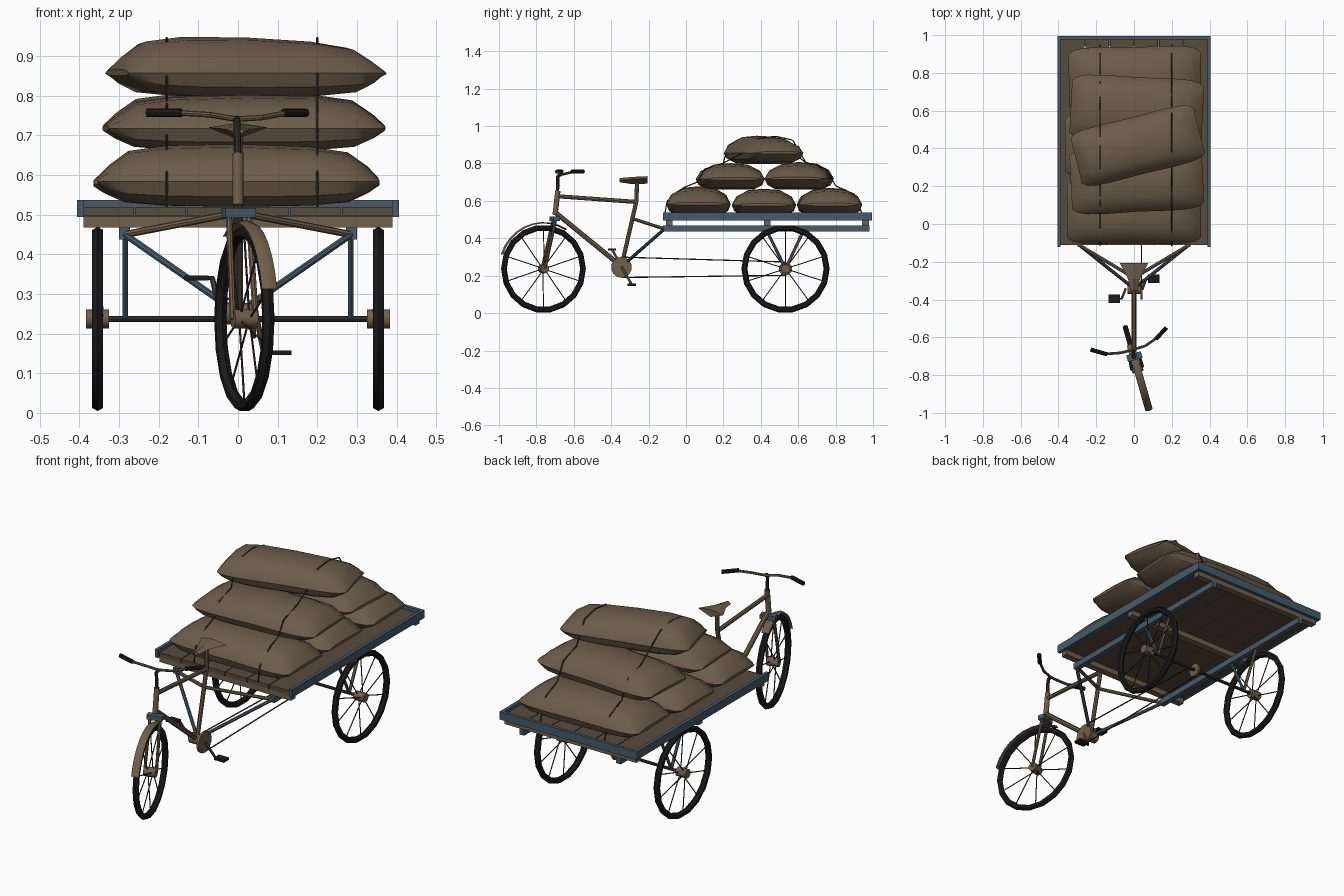
import bpy
import bmesh
import math
from mathutils import Vector, Matrix

cube = bpy.data.objects.get("Cube")
if cube:
    bpy.data.objects.remove(cube)


def material(name, rgb):
    m = bpy.data.materials.new(name)
    m.use_nodes = True
    m.diffuse_color = (*rgb, 1)
    m.node_tree.nodes["Principled BSDF"].inputs["Base Color"].default_value = (*rgb, 1)
    return m


SACK = material("sackcloth brown", (0.15, 0.107, 0.067))
STEEL = material("rusty brown", (0.165, 0.115, 0.07))
WOOD = material("dark plank brown", (0.095, 0.07, 0.045))
BLUE = material("faded blue", (0.058, 0.105, 0.145))
RUBBER = material("black rubber", (0.01, 0.01, 0.011))
DARK = material("dark metal", (0.035, 0.028, 0.022))


def finish(name, bm, mat, smooth=None):
    bmesh.ops.recalc_face_normals(bm, faces=bm.faces)
    mesh = bpy.data.meshes.new(name)
    bm.to_mesh(mesh)
    bm.free()
    mesh.materials.append(mat)
    ob = bpy.data.objects.new(name, mesh)
    bpy.context.collection.objects.link(ob)
    if smooth:
        bpy.ops.object.select_all(action='DESELECT')
        ob.select_set(True)
        bpy.context.view_layer.objects.active = ob
        bpy.ops.object.shade_smooth_by_angle(angle=math.radians(smooth))
    return ob


def add_tube(bm, a, b, r, sides=8, r2=None):
    a, b = Vector(a), Vector(b)
    rot = (b - a).to_track_quat('Z', 'Y').to_matrix().to_4x4()
    bmesh.ops.create_cone(bm, cap_ends=True, segments=sides, radius1=r,
                          radius2=r if r2 is None else r2, depth=(b - a).length,
                          matrix=Matrix.Translation((a + b) / 2) @ rot)


def tube(name, points, r, mat, sides=8):
    bm = bmesh.new()
    for a, b in zip(points, points[1:]):
        add_tube(bm, a, b, r, sides)
    return finish(name, bm, mat, 40)


def box(name, x, y, z, mat, turn=0):
    """Box from (low, high) ranges, turned about its own vertical axis."""
    centre = [sum(r) / 2 for r in (x, y, z)]
    size = [r[1] - r[0] for r in (x, y, z)]
    bm = bmesh.new()
    bmesh.ops.create_cube(bm, size=1, matrix=Matrix.Translation(centre)
                          @ Matrix.Rotation(turn, 4, 'Z') @ Matrix.Diagonal((*size, 1)))
    return finish(name, bm, mat)


def wheel(name, centre, turn=0, hub_half=0.029):
    """Tyre, spokes and hub, rolling about x before turning."""
    place = Matrix.Translation(centre) @ Matrix.Rotation(turn, 4, 'Z')
    bm = bmesh.new()
    segs, sides = 18, 6
    rings = []
    for i in range(segs):
        a = math.tau * i / segs
        ring = []
        for j in range(sides):
            b = math.tau * j / sides
            r = 0.22 + 0.016 * math.cos(b)
            ring.append(bm.verts.new((0.016 * math.sin(b), r * math.cos(a), r * math.sin(a))))
        rings.append(ring)
    for i in range(segs):
        p, q = rings[i], rings[(i + 1) % segs]
        for j in range(sides):
            k = (j + 1) % sides
            bm.faces.new((p[j], p[k], q[k], q[j]))
    tyre = finish(name + "_tyre", bm, RUBBER, 30)
    bm = bmesh.new()
    for i in range(10):
        a = math.tau * (i + 0.5) / 10
        out = Vector((0, math.cos(a), math.sin(a)))
        add_tube(bm, out * 0.02 + Vector((0.012 * (-1) ** i, 0, 0)), out * 0.21, 0.0028, 5)
    spokes = finish(name + "_spokes", bm, DARK)
    bm = bmesh.new()
    add_tube(bm, (-hub_half, 0, 0), (hub_half, 0, 0), 0.024, 10)
    hub = finish(name + "_hub", bm, STEEL, 40)
    for ob in (tyre, spokes, hub):
        ob.matrix_world = place


# Wheels and rear axle
AXLE_Z, REAR_Y = 0.237, 0.532
STEER = math.radians(16)
FRONT = Vector((0.016, -0.762, AXLE_Z))
for side, sx in (("left", 1), ("right", -1)):
    wheel("rear_wheel_" + side, (0.354 * sx, REAR_Y, AXLE_Z))
wheel("front_wheel", FRONT, STEER, 0.03)
tube("rear_axle", [(-0.34, REAR_Y, AXLE_Z), (0.34, REAR_Y, AXLE_Z)], 0.008, DARK)

# Cart bed: planks, side rails, bearers
for i in range(6):
    x = -0.39 + 0.13 * i
    box("bed_plank", (x + 0.002, x + 0.128), (-0.11, 0.98), (0.497, 0.519), WOOD)
for sx in (-1, 1):
    xs = sorted((0.388 * sx, 0.406 * sx))
    box("side_rail", xs, (-0.122, 0.995), (0.494, 0.537), BLUE)
    xs = sorted((0.272 * sx, 0.3 * sx))
    box("long_bearer", xs, (-0.122, 0.98), (0.437, 0.468), BLUE)
    foot = (0.285 * sx, REAR_Y, AXLE_Z)
    tube("axle_strut_front", [foot, (0.285 * sx, 0.43, 0.445)], 0.008, BLUE, 6)
    tube("axle_strut_back", [foot, (0.285 * sx, 0.63, 0.445)], 0.008, STEEL, 6)
    # Stays joining bicycle and cart
    tube("upper_stay", [(0, -0.285, 0.505), (0.285 * sx, -0.115, 0.45)], 0.009, STEEL)
    tube("lower_stay", [(0.015 * sx, -0.33, 0.262), (0.285 * sx, -0.115, 0.45)], 0.009, BLUE)
box("back_rail", (-0.388, 0.388), (0.978, 0.995), (0.494, 0.537), BLUE)
for y in (-0.09, 0.435, 0.96):
    box("cross_bearer", (-0.39, 0.39), (y - 0.018, y + 0.018), (0.468, 0.496), STEEL)

# Bicycle frame
BB = Vector((0, -0.345, 0.25))
tube("seat_tube", [BB, (0, -0.265, 0.6), (0, -0.262, 0.70)], 0.011, STEEL)
tube("top_tube", [(0, -0.69, 0.625), (0, -0.272, 0.595)], 0.011, STEEL)
tube("down_tube", [(0, -0.695, 0.535), BB], 0.013, STEEL)
tube("head_tube", [(0, -0.7, 0.525), (0, -0.685, 0.655)], 0.014, STEEL, 10)
tube("stem", [(0, -0.687, 0.64), (-0.003, -0.685, 0.735), (-0.004, -0.665, 0.742)], 0.009, DARK)

# Handlebar and grips
tube("handlebar", [(-0.15, -0.688, 0.757), (-0.07, -0.682, 0.752), (-0.004, -0.665, 0.741),
                   (0.06, -0.645, 0.745), (0.125, -0.6, 0.757)], 0.007, STEEL)
tube("grip_right", [(-0.23, -0.665, 0.757), (-0.142, -0.69, 0.757)], 0.011, RUBBER)
tube("grip_left", [(0.172, -0.548, 0.757), (0.115, -0.61, 0.757)], 0.011, RUBBER)

# Fork, turned with the wheel
lateral = Vector((math.cos(STEER), math.sin(STEER), 0))
crown = Vector((0.002, -0.702, 0.505))
box("fork_crown", (-0.038, 0.042), (-0.72, -0.684), (0.493, 0.517), BLUE, STEER)
for s in (-1, 1):
    tube("fork_blade", [crown + lateral * 0.026 * s, FRONT + lateral * 0.03 * s], 0.008, STEEL)

# Front mudguard: curved strip over the tyre
bm = bmesh.new()
strip = []
for i in range(10):
    a = math.radians(18 + 11.5 * i)
    strip.append([bm.verts.new((w, -r * math.cos(a), r * math.sin(a)))
                  for w, r in ((-0.02, 0.243), (0, 0.25), (0.02, 0.243), (0, 0.246))])
for p, q in zip(strip, strip[1:]):
    for j in range(4):
        k = (j + 1) % 4
        bm.faces.new((p[j], p[k], q[k], q[j]))
guard = finish("front_mudguard", bm, STEEL, 40)
guard.matrix_world = Matrix.Translation(FRONT) @ Matrix.Rotation(STEER, 4, 'Z')

# Saddle: tapered wedge, wide at the back
bm = bmesh.new()
layers = []
for y, half, top, low in ((-0.355, 0.018, 0.722, 0.708), (-0.29, 0.032, 0.728, 0.698),
                          (-0.207, 0.075, 0.732, 0.7)):
    layers.append([bm.verts.new(p) for p in ((-half, y, top - 0.012), (0, y, top),
                                             (half, y, top - 0.012), (0, y, low - 0.008))])
for p, q in zip(layers, layers[1:]):
    for j in range(4):
        k = (j + 1) % 4
        bm.faces.new((p[j], p[k], q[k], q[j]))
bm.faces.new(layers[0])
bm.faces.new(layers[-1])
finish("saddle", bm, STEEL)

# Crank set, pedals and chain
CX = 0.04
tube("bottom_bracket", [BB + Vector((-0.035, 0, 0)), BB + Vector((0.04, 0, 0))], 0.027, STEEL, 10)
tube("chainring", [BB + Vector((0.034, 0, -0.005)), BB + Vector((0.046, 0, -0.005))], 0.056, STEEL, 14)
tube("rear_sprocket", [(0.034, REAR_Y, AXLE_Z), (0.046, REAR_Y, AXLE_Z)], 0.036, STEEL, 12)
tube("chain_upper", [(CX, -0.345, 0.299), (CX, REAR_Y, 0.273)], 0.0035, DARK, 5)
tube("chain_lower", [(CX, -0.345, 0.19), (CX, REAR_Y, 0.202)], 0.0035, DARK, 5)
for sx, y, z in ((-1, -0.395, 0.34), (1, -0.29, 0.152)):
    tube("crank_arm", [BB + Vector((0.045 * sx, 0, 0)), (0.065 * sx, y, z)], 0.007, STEEL, 6)
    tube("pedal_spindle", [(0.06 * sx, y, z), (0.12 * sx, y, z)], 0.005, DARK, 6)
    box("pedal", sorted((0.075 * sx, 0.135 * sx)), (y - 0.022, y + 0.022), (z - 0.006, z + 0.006), RUBBER)


def sack(name, cx, cy, z, length, width, height, turn=0, tilt=0):
    """Stuffed sack: a pillow section lofted along x to flat sewn ends."""
    half = [(0.68, 0), (0.92, 0.16), (1, 0.4), (0.86, 0.72), (0.5, 0.95)]
    section = half + [(0, 1)] + [(-v, h) for v, h in reversed(half)]
    bm = bmesh.new()
    rings = []
    for u, w, s in ((-1, 0.8, 0.1), (-0.92, 0.92, 0.42), (-0.78, 0.98, 0.8), (-0.5, 1, 0.95),
                    (0, 0.98, 1), (0.5, 1, 0.95), (0.78, 0.98, 0.8), (0.92, 0.92, 0.42), (1, 0.8, 0.1)):
        lift = 1 - tilt * u
        rings.append([bm.verts.new((u * length / 2, v * w * width / 2,
                                    height * (0.4 + (h - 0.4) * s * (lift if h > 0.4 else 1))))
                      for v, h in section])
    n = len(section)
    for p, q in zip(rings, rings[1:]):
        for j in range(n):
            k = (j + 1) % n
            bm.faces.new((p[j], p[k], q[k], q[j]))
    bm.faces.new(rings[0])
    bm.faces.new(rings[-1])
    ob = finish(name, bm, SACK, 35)
    ob.matrix_world = Matrix.Translation((cx, cy, z)) @ Matrix.Rotation(math.radians(turn), 4, 'Z')


# Cargo stacked three, two, one
sack("sack_low_front", 0.0, 0.067, 0.52, 0.71, 0.345, 0.158, 0, 0.03)
sack("sack_low_middle", -0.01, 0.417, 0.52, 0.71, 0.345, 0.145, 0, -0.04)
sack("sack_low_back", 0.005, 0.767, 0.52, 0.70, 0.345, 0.15, 1)
sack("sack_mid_front", 0.015, 0.237, 0.66, 0.70, 0.35, 0.142, 3, -0.03)
sack("sack_mid_back", 0.015, 0.605, 0.66, 0.70, 0.35, 0.148, -3, 0.03)
sack("sack_top", 0.02, 0.415, 0.797, 0.67, 0.31, 0.15, 14, 0.14)

# Lashing ropes following the pile
for x in (-0.18, 0.2):
    path = [(-0.115, 0.52), (-0.1, 0.6), (-0.01, 0.672), (0.06, 0.70), (0.1, 0.77),
            (0.2, 0.802), (0.26 + x * 0.25, 0.86), (0.34 + x * 0.25, 0.935), (0.43 + x * 0.25, 0.945),
            (0.52 + x * 0.25, 0.925), (0.64, 0.806), (0.75, 0.77), (0.8, 0.68), (0.9, 0.635), (0.945, 0.52)]
    tube("lashing_rope", [(x, y, z) for y, z in path], 0.0035, DARK, 5)
